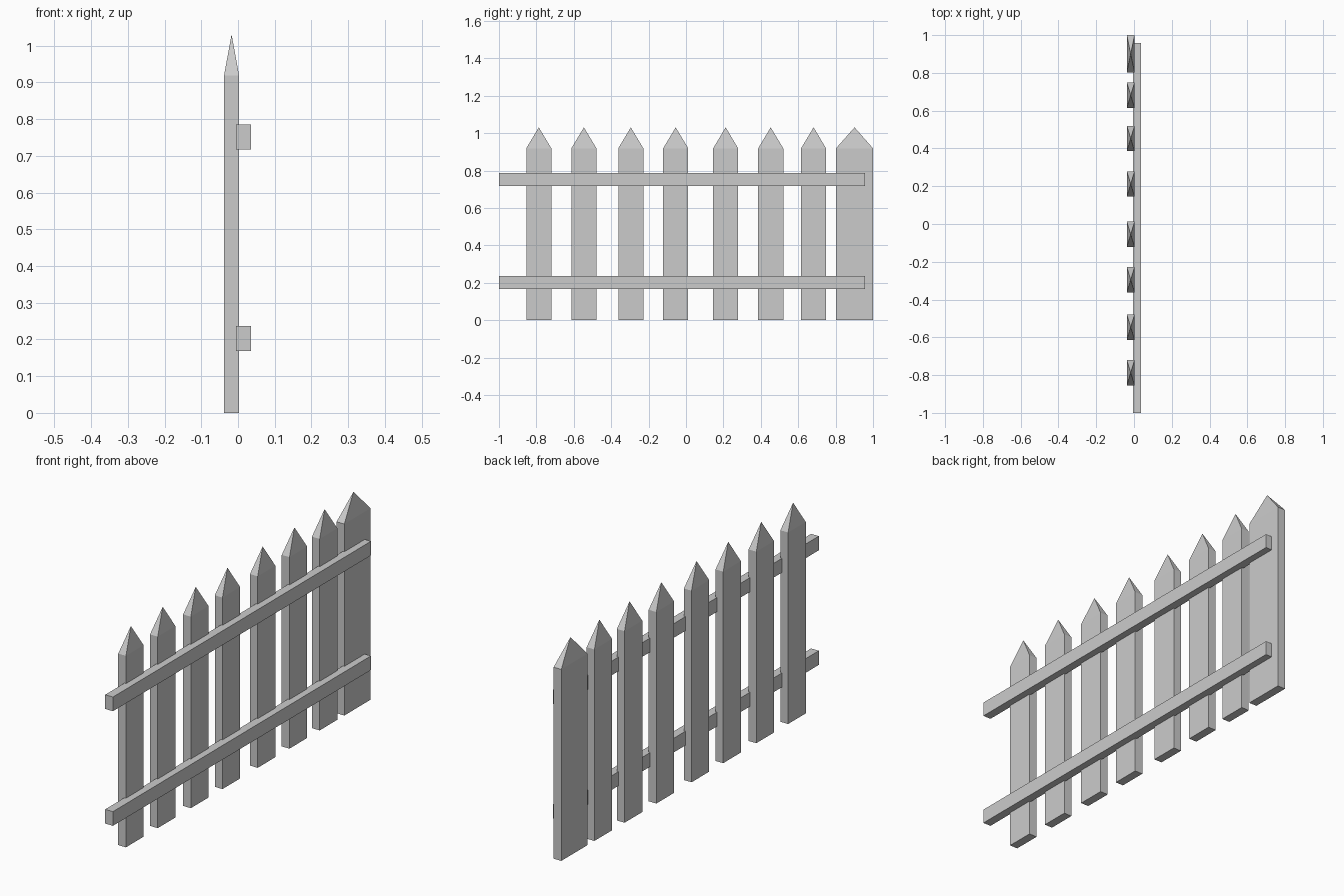
import bpy, bmesh

if "Cube" in bpy.data.objects:
    bpy.data.objects.remove(bpy.data.objects["Cube"])


def box(name, lo, hi, tip_z=None):
    """Box between two corners; with tip_z the top becomes a pyramid point."""
    size = [b - a for a, b in zip(lo, hi)]
    bm = bmesh.new()
    bmesh.ops.create_cube(bm, size=1)
    for v in bm.verts:
        v.co = [a + (c + 0.5) * s for a, c, s in zip(lo, v.co, size)]
    if tip_z is not None:
        bm.faces.ensure_lookup_table()
        top = max(bm.faces, key=lambda f: f.calc_center_median().z)
        tip = bmesh.ops.poke(bm, faces=[top])["verts"][0]
        tip.co.z = tip_z
    bmesh.ops.recalc_face_normals(bm, faces=bm.faces)
    mesh = bpy.data.meshes.new(name)
    bm.to_mesh(mesh)
    bm.free()
    bpy.context.collection.objects.link(bpy.data.objects.new(name, mesh))


# Pointed pickets: centre y and width, the end one is wider
pickets = [(y, 0.134) for y in (-0.787, -0.546, -0.295, -0.055, 0.212, 0.453, 0.682)]
pickets.append((0.901, 0.198))
for i, (y, w) in enumerate(pickets, 1):
    box(f"picket_{i}", (-0.038, y - w / 2, 0), (0.003, y + w / 2, 0.919), tip_z=1.031)

# Horizontal rails
for name, z in (("lower_rail", 0.168), ("upper_rail", 0.718)):
    box(name, (-0.005, -1, z), (0.036, 0.957, z + 0.068))
